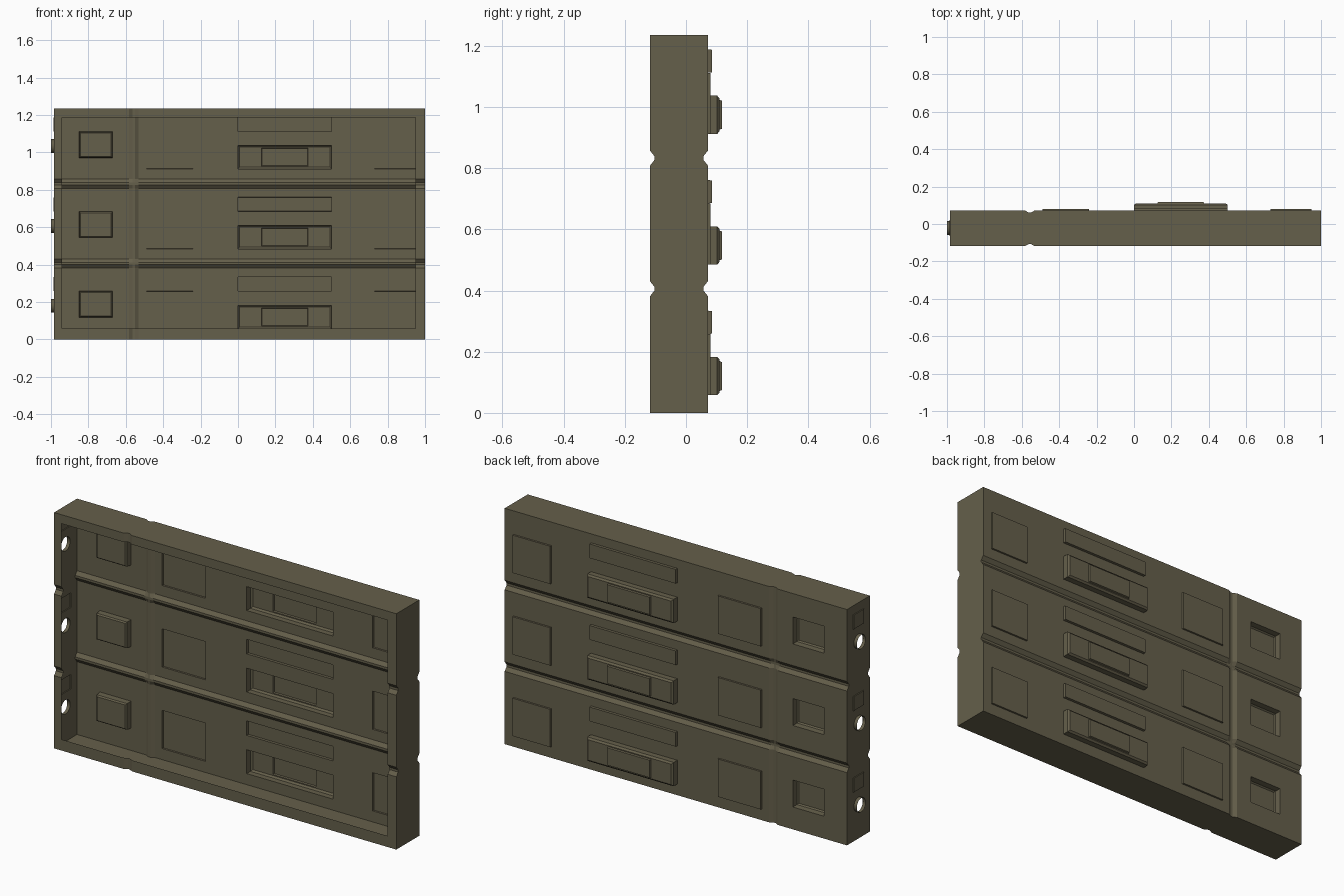
import bpy, bmesh, math
from mathutils import Vector

if "Cube" in bpy.data.objects:
    bpy.data.objects.remove(bpy.data.objects["Cube"])

X0, X1, H = -0.983, 1.0, 1.235
YF, YB = -0.118, 0.072
PITCH, ROWS = 0.427, 3

mat = bpy.data.materials.new("olive_paint")
mat.diffuse_color = (0.13, 0.115, 0.07, 1)
mat.use_nodes = True
mat.node_tree.nodes["Principled BSDF"].inputs["Base Color"].default_value = mat.diffuse_color


def groove_depth(t, centre, half=0.025, depth=0.015):
    d = abs(t - centre)
    return depth * max(0, min(1, (half - d) / (half - 0.006)))


def dent(x, z):
    return max(groove_depth(x, -0.557, depth=0.011),
               groove_depth(z, 0.406), groove_depth(z, 0.833))


def cuts(centre):
    return [centre + d for d in (-0.025, -0.006, 0.006, 0.025)]


# shared cut lines so every wall meets its neighbours
row_z = (0.058, 0.117, 0.183, 0.258, 0.334)
hole_z = (0.137, 0.223)
XS = sorted([X0, -0.94, -0.85, -0.67, -0.49, -0.24, 0, 0.5, 0.73, 0.95, X1] + cuts(-0.557))
ZS = sorted([0, H] + cuts(0.406) + cuts(0.833)
            + [z + PITCH * r for r in range(ROWS) for z in row_z + hole_z])


def inside(u, v, rects):
    return any(a < u < b and c < v < d for a, b, c, d in rects)


def grid(bm, us, vs, place, out, holes=()):
    verts = [[bm.verts.new(place(u, v)) for v in vs] for u in us]
    for i in range(len(us) - 1):
        for j in range(len(vs) - 1):
            if inside((us[i] + us[i + 1]) / 2, (vs[j] + vs[j + 1]) / 2, holes):
                continue
            f = bm.faces.new((verts[i][j], verts[i + 1][j],
                              verts[i + 1][j + 1], verts[i][j + 1]))
            f.normal_update()
            if f.normal.dot(Vector(out)) < 0:
                f.normal_flip()


def bridge(bm, loops, cap=True):
    rings = [[bm.verts.new(p) for p in loop] for loop in loops]
    n = len(rings[0])
    for a, b in zip(rings, rings[1:]):
        for i in range(n):
            j = (i + 1) % n
            bm.faces.new((a[i], a[j], b[j], b[i]))
    if cap:
        bm.faces.new(rings[-1])


def corners(rect, place, h, inset=0):
    a, b, c, d = rect
    a, b, c, d = a + inset, b - inset, c + inset, d - inset
    return [place(u, v, h) for u, v in ((a, c), (a, d), (b, d), (b, c))]


def finish(bm, name):
    bmesh.ops.remove_doubles(bm, verts=bm.verts, dist=1e-5)
    me = bpy.data.meshes.new(name)
    bm.to_mesh(me)
    bm.free()
    me.materials.append(mat)
    ob = bpy.data.objects.new(name, me)
    bpy.context.collection.objects.link(ob)
    return ob


def on_back(u, v, h):
    return (u, h, v)


def on_left(u, v, h):
    return (h, u, v)


def rows(x0, x1, z0, z1):
    return [(x0, x1, z0 + PITCH * r, z1 + PITCH * r) for r in range(ROWS)]


# back sheet with pressed pockets, panels, bars and handles
pockets = rows(-0.85, -0.67, 0.117, 0.258)
panels = rows(-0.49, -0.24, 0.058, 0.258) + rows(0.73, 0.95, 0.058, 0.258)
bars = rows(0, 0.5, 0.258, 0.334)
grips = rows(0, 0.5, 0.058, 0.183)
bm = bmesh.new()
grid(bm, XS, ZS, lambda x, z: (x, YB - dent(x, z), z), (0, 1, 0),
     pockets + panels + bars + grips)
for rects, steps in ((pockets, ((0, YB), (0.002, 0.042), (0.008, 0.035))),
                     (panels, ((0, YB), (0.001, 0.080))),
                     (bars, ((0, YB), (0.001, 0.085)))):
    for r in rects:
        bridge(bm, [corners(r, on_back, y, i) for i, y in steps])
for r in grips:
    inner = (0.125, 0.375, r[2] + 0.014, r[3] - 0.014)
    bridge(bm, [corners(r, on_back, YB), corners(r, on_back, 0.102),
                corners(r, on_back, 0.110, 0.009), corners(inner, on_back, 0.110),
                corners(inner, on_back, 0.118, 0.003)])
finish(bm, "back_sheet")

# top, bottom and right walls
bm = bmesh.new()
for z, nz in ((0, -1), (H, 1)):
    grid(bm, XS, [0, 1], lambda x, t: (x, (YB - dent(x, z)) if t else (YF + dent(x, z)), z),
         (0, 0, nz))
grid(bm, [0, 1], ZS, lambda t, z: (X1, (YB - dent(X1, z)) if t else (YF + dent(X1, z)), z),
     (1, 0, 0))
finish(bm, "plain_walls")

# left wall with round holes and small pads
U0, U1 = -0.065, 0.021
bm = bmesh.new()
ports = rows(U0, U1, *hole_z)
pads = rows(U0 + 0.0, U1, 0.258, 0.334)


def left_place(u, z):
    d = dent(X0, z)
    return (X0, min(max(u, YF + d), YB - d), z)


grid(bm, [YF, U0, U1, YB], ZS, left_place, (-1, 0, 0), ports + pads)
for r in pads:
    bridge(bm, [corners(r, on_left, X0), corners(r, on_left, X0 - 0.004, 0.001)])
N, R = 24, 0.037
dirs = [(math.cos(math.tau * i / N), -math.sin(math.tau * i / N)) for i in range(N)]


def circle(r, x):
    cy, cz = (r[0] + r[1]) / 2, (r[2] + r[3]) / 2
    return [(x, cy + R * c, cz + R * s) for c, s in dirs]


for r in ports:
    half, cy, cz = (r[1] - r[0]) / 2, (r[0] + r[1]) / 2, (r[2] + r[3]) / 2
    square = [(X0, cy + half * c / max(abs(c), abs(s)), cz + half * s / max(abs(c), abs(s)))
              for c, s in dirs]
    bridge(bm, [square, circle(r, X0)], cap=False)
finish(bm, "left_wall")

# short collars around the holes
bm = bmesh.new()
for r in ports:
    bridge(bm, [circle(r, X0), circle(r, -1.0)], cap=False)
for f in bm.faces:
    f.smooth = True
finish(bm, "port_collars")

# front lip around the open side
bm = bmesh.new()
grid(bm, XS, ZS, lambda x, z: (x, YF + dent(x, z), z), (0, -1, 0),
     [(-0.94, 0.95, 0.058, 0.334 + 2 * PITCH)])
finish(bm, "front_lip")
